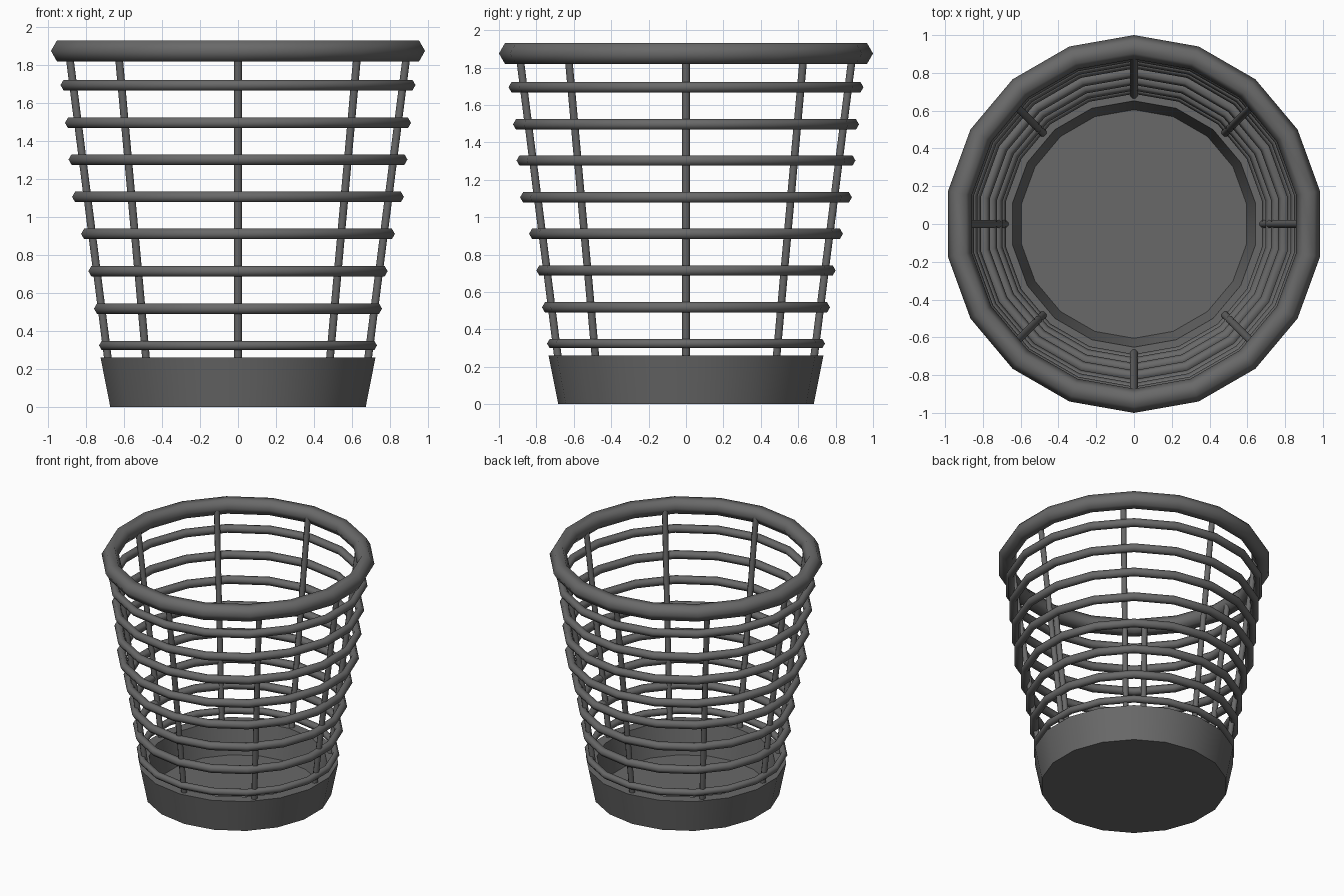
import bpy, math
from mathutils import Vector

if "Cube" in bpy.data.objects:
    bpy.data.objects.remove(bpy.data.objects["Cube"])

SIDES = 18
mat = bpy.data.materials.new("dark grey metal")
mat.diffuse_color = (0.14, 0.14, 0.14, 1)
mat.use_nodes = True
mat.node_tree.nodes["Principled BSDF"].inputs["Base Color"].default_value = mat.diffuse_color


def make(name, verts, faces, angle):
    me = bpy.data.meshes.new(name)
    me.from_pydata(verts, [], faces)
    me.materials.append(mat)
    ob = bpy.data.objects.new(name, me)
    bpy.context.collection.objects.link(ob)
    bpy.ops.object.select_all(action='DESELECT')
    ob.select_set(True)
    bpy.context.view_layer.objects.active = ob
    bpy.ops.object.shade_smooth_by_angle(angle=math.radians(angle))
    return ob


def revolve(profile, closed):
    """Spin an (r, z) profile around z; a vertex points along +y and -y."""
    n = len(profile)
    verts, faces = [], []
    for i in range(SIDES):
        a = math.pi / 2 + 2 * math.pi * i / SIDES
        verts += [(r * math.cos(a), r * math.sin(a), z) for r, z in profile]
    for i in range(SIDES):
        j = (i + 1) % SIDES
        for k in range(n if closed else n - 1):
            m = (k + 1) % n
            faces.append((i * n + k, j * n + k, j * n + m, i * n + m))
    return verts, faces


def ring(name, outer, z, r):
    # six-sided tube with a corner facing outward
    prof = [(outer - r + r * math.cos(k * math.pi / 3),
             z + r * math.sin(k * math.pi / 3)) for k in range(6)]
    make(name, *revolve(prof, True), 65)


# Solid base cup with floor
prof = [(0.683, 0), (0.735, 0.26), (0.652, 0.26), (0.605, 0.015)]
verts, faces = revolve(prof, False)
faces.append([i * 4 for i in reversed(range(SIDES))])
faces.append([i * 4 + 3 for i in range(SIDES)])
make("base_cup", verts, faces, 30)

# Thick top rim
ring("top_rim", 1.0, 1.875, 0.064)

# Horizontal hoops: outer radius, height
hoops = [(0.743, 0.324), (0.77, 0.518), (0.80, 0.715), (0.839, 0.911),
         (0.887, 1.106), (0.906, 1.303), (0.925, 1.496), (0.949, 1.695)]
for i, (outer, z) in enumerate(hoops):
    ring(f"hoop_{i + 1}", outer, z, 0.027 if i == 0 else 0.032)

# Eight leaning uprights
for i in range(8):
    a = i * math.pi / 4
    out = Vector((math.cos(a), math.sin(a), 0))
    side = Vector((-math.sin(a), math.cos(a), 0))
    verts = []
    for r, z in ((0.678, 0.2), (0.891, 1.875)):
        for k in range(8):
            t = (k + 0.5) * math.pi / 4
            verts.append(out * (r + 0.022 * math.cos(t)) + side * (0.022 * math.sin(t))
                         + Vector((0, 0, z)))
    faces = [(k, (k + 1) % 8, 8 + (k + 1) % 8, 8 + k) for k in range(8)]
    faces += [list(reversed(range(8))), list(range(8, 16))]
    make(f"upright_{i + 1}", verts, faces, 50)
